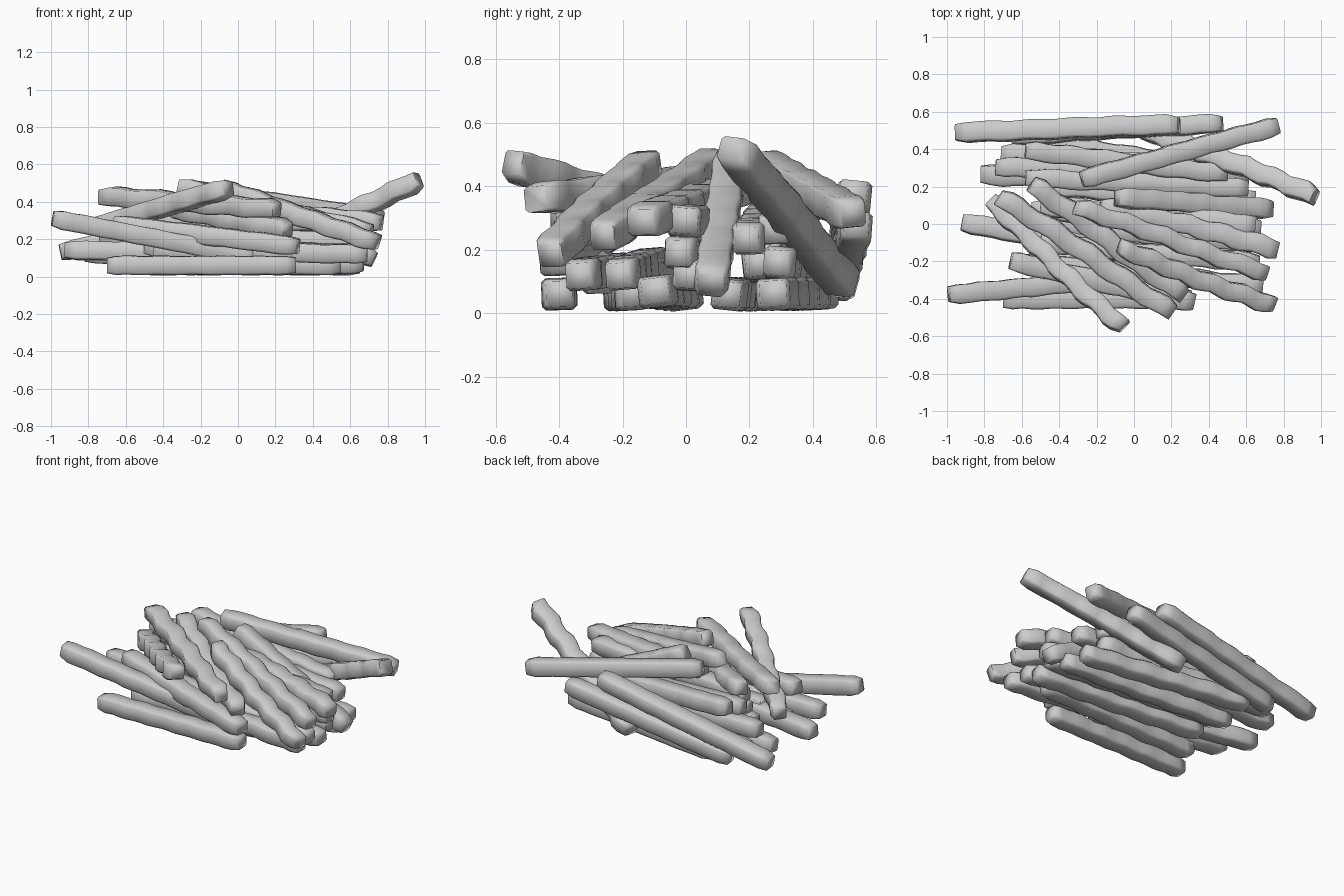
import bpy, bmesh, math, random
from mathutils import Vector, Matrix

random.seed(4)

# Sticks: start and end centre of each, ((x, y, z), (x, y, z))
top_sticks = [
    ((-0.77, 0.12, 0.26), (-0.06, -0.555, 0.47)),
    ((-0.72, 0.15, 0.43), (0.21, -0.47, 0.36)),
    ((-0.55, 0.21, 0.40), (0.27, -0.38, 0.25)),
    ((-0.08, -0.13, 0.47), (0.74, -0.44, 0.18)),
    ((-0.31, 0.09, 0.48), (0.71, -0.26, 0.24)),
    ((-0.18, 0.10, 0.38), (0.77, -0.13, 0.29)),
    ((0.97, 0.15, 0.515), (0.05, 0.51, 0.08)),
]
outer_sticks = [
    ((-0.09, 0.14, 0.48), (0.73, 0.08, 0.09)),
    ((-0.28, 0.24, 0.47), (0.77, 0.525, 0.31)),
    ((-0.95, 0.49, 0.13), (0.24, 0.53, 0.38)),
    ((-0.65, 0.47, 0.08), (0.47, 0.54, 0.28)),
    ((-0.99, -0.38, 0.31), (0.10, -0.27, 0.10)),
    ((-0.66, -0.20, 0.28), (0.32, -0.42, 0.16)),
    ((-0.70, -0.40, 0.06), (0.31, -0.40, 0.06)),
    ((-0.92, 0.01, 0.14), (0.20, -0.20, 0.12)),
]
bottom_sticks = [
    ((-0.82, 0.26, 0.12), (0.40, 0.23, 0.16)),
    ((-0.74, 0.31, 0.22), (0.40, 0.25, 0.20)),
    ((-0.71, 0.38, 0.12), (0.50, 0.29, 0.16)),
    ((-0.58, 0.39, 0.35), (0.50, 0.27, 0.26)),
    ((-0.58, 0.25, 0.30), (0.61, 0.19, 0.23)),
    ((-0.45, -0.22, 0.14), (0.69, -0.33, 0.12)),
    ((-0.50, -0.10, 0.16), (0.67, -0.21, 0.12)),
    ((-0.50, 0.00, 0.06), (0.67, -0.10, 0.07)),
    ((-0.50, 0.07, 0.20), (0.68, -0.02, 0.19)),
    ((-0.55, 0.20, 0.06), (0.65, 0.13, 0.06)),
    ((-0.60, -0.21, 0.06), (0.55, -0.17, 0.06)),
    ((-0.50, 0.43, 0.06), (0.62, 0.27, 0.06)),
    ((-0.50, 0.10, 0.30), (0.65, -0.01, 0.29)),
    ((-0.55, 0.08, 0.13), (0.66, 0.01, 0.12)),
]


def crinkled_stick(name, start, end, amp, half=0.049, rings=21):
    """Wavy bar with a softened square section."""
    a, b = Vector(start), Vector(end)
    axis = (b - a).normalized()
    side = Vector((0, 0, 1)).cross(axis).normalized()
    up = axis.cross(side)
    roll = Matrix.Rotation(random.uniform(-0.12, 0.12), 3, axis)
    side, up = roll @ side, roll @ up
    phase, freq = random.uniform(0, 6.28), random.uniform(4.5, 6)
    sw = half * random.uniform(0.98, 1.1)
    c = 0.76
    outline = [(1, c), (c, 1), (-c, 1), (-1, c), (-1, -c), (-c, -1), (c, -1), (1, -c)]
    bm = bmesh.new()
    loops = []
    for i in range(rings):
        t = i / (rings - 1)
        taper = 0.82 if i in (0, rings - 1) else random.uniform(0.98, 1.03)
        wave = math.sin(freq * 6.28 * t + phase)
        bend = math.sin(math.pi * t * 2 + phase)
        mid = a.lerp(b, t) + side * amp * (wave + 0.6 * bend) + up * 0.4 * amp * wave
        loops.append([bm.verts.new(mid + side * (u * sw * taper) + up * (v * half * taper))
                      for u, v in outline])
    for p, q in zip(loops, loops[1:]):
        for k in range(8):
            bm.faces.new((p[k], p[(k + 1) % 8], q[(k + 1) % 8], q[k]))
    bm.faces.new(loops[0])
    bm.faces.new(loops[-1])
    bmesh.ops.recalc_face_normals(bm, faces=bm.faces)
    mesh = bpy.data.meshes.new(name)
    bm.to_mesh(mesh)
    bm.free()
    obj = bpy.data.objects.new(name, mesh)
    bpy.context.collection.objects.link(obj)
    return obj


sticks = []
for label, group, amp in (("top_stick", top_sticks, 0.009),
                          ("outer_stick", outer_sticks, 0.003),
                          ("bottom_stick", bottom_sticks, 0.005)):
    for n, (s, e) in enumerate(group, 1):
        sticks.append(crinkled_stick(f"{label}_{n}", s, e, amp))

# Smooth all over, with soft ends
for obj in sticks:
    obj.select_set(True)
bpy.context.view_layer.objects.active = sticks[0]
bpy.ops.object.shade_smooth_by_angle(angle=math.radians(85))
